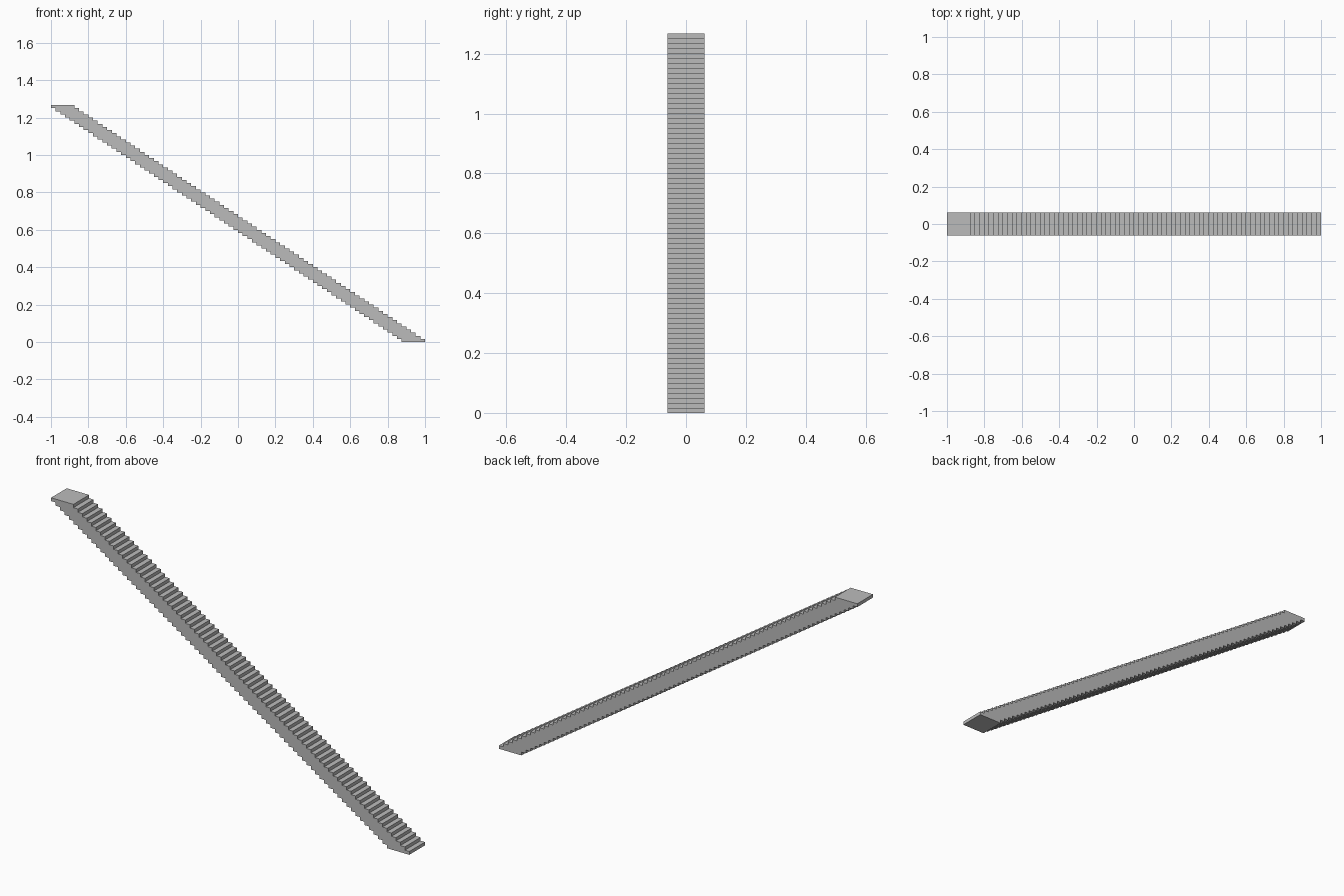
import bpy
import bmesh

cube = bpy.data.objects.get("Cube")
if cube:
    bpy.data.objects.remove(cube, do_unlink=True)

STEPS = 76
TREAD = 0.025           # horizontal shift per step
RISE = TREAD * 2 / 3    # height per step
DEPTH = TREAD * 5       # length of each slab along x
WIDTH = DEPTH           # width of the flight along y

# Plain grey material
grey = bpy.data.materials.new("stone_grey")
grey.use_nodes = True
color = (0.5, 0.5, 0.5, 1)
grey.diffuse_color = color
grey.node_tree.nodes["Principled BSDF"].inputs["Base Color"].default_value = color


def stepped_edge(start_x):
    """Points of a stepped line rising towards -x."""
    points = []
    for i in range(STEPS):
        x = start_x - i * TREAD
        points += [(x, i * RISE), (x, (i + 1) * RISE)]
    return points


# Profile: treads going up, stepped underside coming back down
profile = stepped_edge(1) + stepped_edge(1 - DEPTH)[::-1]

# Extrude the profile across the width of the flight
bm = bmesh.new()
side = bm.faces.new([bm.verts.new((x, -WIDTH / 2, z)) for x, z in profile])
result = bmesh.ops.extrude_face_region(bm, geom=[side], use_keep_orig=True)
moved = [v for v in result["geom"] if isinstance(v, bmesh.types.BMVert)]
bmesh.ops.translate(bm, verts=moved, vec=(0, WIDTH, 0))
bmesh.ops.recalc_face_normals(bm, faces=bm.faces)

mesh = bpy.data.meshes.new("stair_flight")
bm.to_mesh(mesh)
bm.free()
mesh.materials.append(grey)
stairs = bpy.data.objects.new("stair_flight", mesh)
bpy.context.collection.objects.link(stairs)
